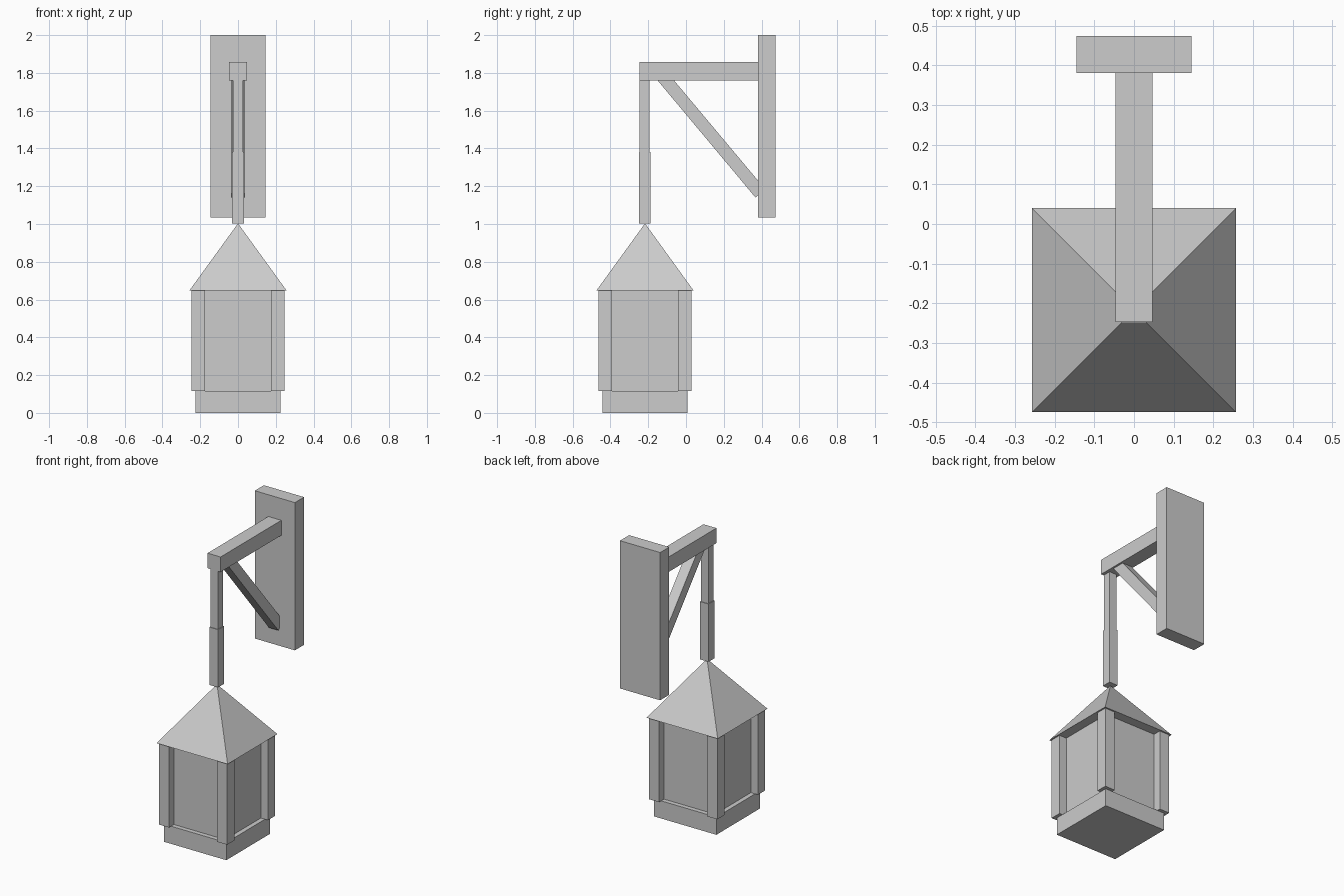
import bpy
import bmesh

if "Cube" in bpy.data.objects:
    bpy.data.objects.remove(bpy.data.objects["Cube"])

grey = bpy.data.materials.new("plain grey")
grey.diffuse_color = (0.604, 0.604, 0.604, 1)
grey.use_nodes = True
grey.node_tree.nodes["Principled BSDF"].inputs["Base Color"].default_value = grey.diffuse_color

CY = -0.217  # lantern axis in y


def finish(name, bm):
    bmesh.ops.recalc_face_normals(bm, faces=bm.faces)
    mesh = bpy.data.meshes.new(name)
    bm.to_mesh(mesh)
    bm.free()
    mesh.materials.append(grey)
    obj = bpy.data.objects.new(name, mesh)
    bpy.context.collection.objects.link(obj)
    return obj


def box(name, x, y, z):
    """Box from (min, max) ranges."""
    bm = bmesh.new()
    bmesh.ops.create_cube(bm, size=1)
    for v in bm.verts:
        v.co = [lo + (c + 0.5) * (hi - lo) for c, (lo, hi) in zip(v.co, (x, y, z))]
    return finish(name, bm)


def column(name, half, z, cx=0, cy=CY):
    """Square upright block around a vertical axis."""
    return box(name, (cx - half, cx + half), (cy - half, cy + half), z)


# Wall bracket
box("wall_plate", (-0.145, 0.145), (0.38, 0.474), (1.035, 2.0))
box("bracket_arm", (-0.047, 0.047), (-0.247, 0.38), (1.76, 1.858))

# Diagonal brace: side profile extruded across x
bm = bmesh.new()
profile = [(-0.152, 1.762), (0.368, 1.14), (0.381, 1.151), (0.381, 1.23), (-0.065, 1.762)]
face = bm.faces.new([bm.verts.new((-0.034, y, z)) for y, z in profile])
ext = bmesh.ops.extrude_face_region(bm, geom=[face])
for v in ext["geom"]:
    if isinstance(v, bmesh.types.BMVert):
        v.co.x = 0.034
finish("diagonal_brace", bm)

# Hanging rod in two thicknesses
column("upper_rod", 0.027, (1.38, 1.77), cy=-0.219)
column("lower_rod", 0.031, (1.003, 1.38), cy=-0.219)

# Lantern base and inner panes
column("lantern_base", 0.225, (0, 0.115))
column("lantern_panes", 0.195, (0.115, 0.65))

# Four corner posts
for sx, side in ((-1, "left"), (1, "right")):
    for sy, end in ((-1, "front"), (1, "back")):
        column(f"{end}_{side}_post", 0.0365, (0.115, 0.65), sx * 0.2105, CY + sy * 0.2105)

# Pyramid roof
bm = bmesh.new()
h = 0.257
corners = [bm.verts.new((sx * h, CY + sy * h, 0.648))
           for sx, sy in ((-1, -1), (1, -1), (1, 1), (-1, 1))]
apex = bm.verts.new((0, CY, 1.003))
bm.faces.new(corners)
for i in range(4):
    bm.faces.new((corners[i], corners[(i + 1) % 4], apex))
finish("pyramid_roof", bm)
